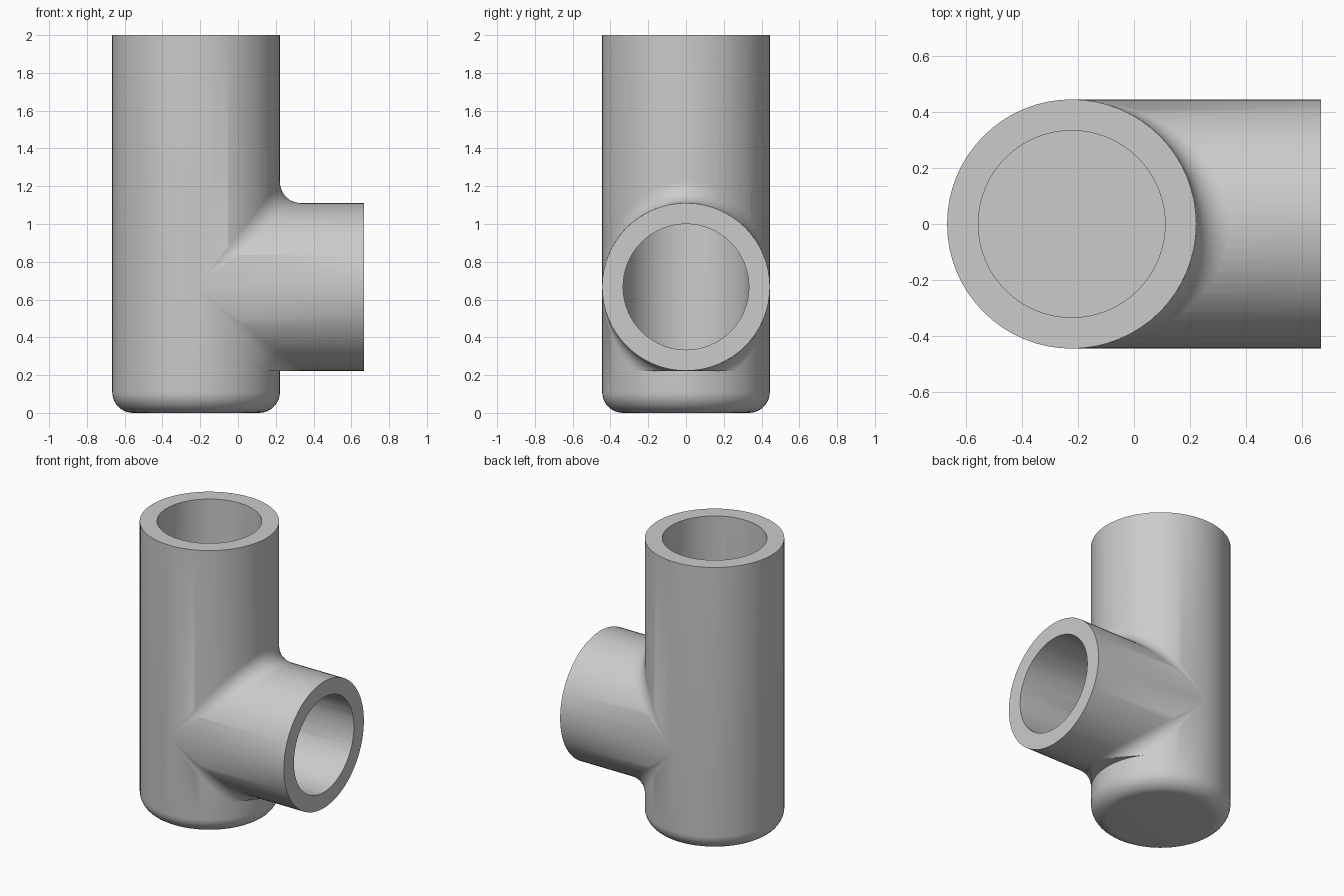
import bpy, bmesh, math
from mathutils import Matrix, Vector

if "Cube" in bpy.data.objects:
    bpy.data.objects.remove(bpy.data.objects["Cube"], do_unlink=True)

# Pipe dimensions
R, BORE, ROUND = 0.444, 0.333, 0.111
AXIS_X, AXIS_Z, END_X, TOP, SIDES = -0.222, 0.667, 0.667, 2.0, 64

grey = bpy.data.materials.new("grey plastic")
grey.use_nodes = True
grey.diffuse_color = (0.6, 0.6, 0.6, 1)
grey.node_tree.nodes["Principled BSDF"].inputs["Base Color"].default_value = (0.6, 0.6, 0.6, 1)


def make_object(name, bm):
    bmesh.ops.remove_doubles(bm, verts=bm.verts, dist=1e-5)
    bmesh.ops.recalc_face_normals(bm, faces=bm.faces)
    mesh = bpy.data.meshes.new(name)
    bm.to_mesh(mesh)
    bm.free()
    mesh.materials.append(grey)
    obj = bpy.data.objects.new(name, mesh)
    bpy.context.collection.objects.link(obj)
    return obj


def lathe(name, profile, matrix):
    """Solid of revolution from (radius, height) points."""
    bm = bmesh.new()
    verts = [bm.verts.new((r, 0, h)) for r, h in profile]
    edges = [bm.edges.new(pair) for pair in zip(verts, verts[1:])]
    bmesh.ops.spin(bm, geom=verts + edges, cent=(0, 0, 0), axis=(0, 0, 1),
                   angle=math.tau, steps=SIDES, use_duplicate=False)
    bmesh.ops.transform(bm, matrix=matrix, verts=bm.verts)
    return make_object(name, bm)


def rod(radius, start, end):
    return [(0, start), (radius, start), (radius, end), (0, end)]


def combine(target, tool, operation):
    mod = target.modifiers.new(operation, 'BOOLEAN')
    mod.operation, mod.solver, mod.object = operation, 'EXACT', tool
    bpy.context.view_layer.objects.active = target
    bpy.ops.object.modifier_apply(modifier=mod.name)
    bpy.data.objects.remove(tool, do_unlink=True)


def smooth(obj):
    bpy.ops.object.select_all(action='DESELECT')
    obj.select_set(True)
    bpy.context.view_layer.objects.active = obj
    bpy.ops.object.shade_smooth_by_angle(angle=math.radians(30))


upright = Matrix.Translation((AXIS_X, 0, 0))
sideways = Matrix.Translation((AXIS_X, 0, AXIS_Z)) @ Matrix.Rotation(math.pi / 2, 4, 'Y')
reach = END_X - AXIS_X

# Upright pipe with rounded closed bottom, joined to the side branch
corner = [(R - ROUND + ROUND * math.sin(a), ROUND - ROUND * math.cos(a))
          for a in (math.pi / 2 * i / 10 for i in range(11))]
body = lathe("pipe_body", [(0, 0)] + corner + [(R, TOP), (0, TOP)], upright)
combine(body, lathe("branch", rod(R, 0, reach), sideways), 'UNION')

# Bores of both pipes
combine(body, lathe("main_bore", rod(BORE, ROUND, TOP + 0.1), upright), 'DIFFERENCE')
combine(body, lathe("branch_bore", rod(BORE, 0, reach + 0.1), sideways), 'DIFFERENCE')
smooth(body)


def fillet(name, side):
    """Rolling-ball fillet wedge along one half of the pipe junction."""
    bm = bmesh.new()
    rings = []
    for i in range(SIDES + 1):
        a = math.pi * (i / SIDES - 0.5)
        c, s = math.cos(a), math.sin(a)
        centre = Vector((c, s, c)) * (R + ROUND)
        to_main, to_branch = Vector((-c, -s, 0)), Vector((0, -s, -c))
        pts = [centre + to_main.lerp(to_branch, t / 10).normalized() * ROUND for t in range(11)]
        pts.append(Vector((c, s, c)) * R)
        rings.append([bm.verts.new((AXIS_X + p.x, p.y, AXIS_Z + side * p.z)) for p in pts])
    for r0, r1 in zip(rings, rings[1:]):
        for k in range(len(r0)):
            n = (k + 1) % len(r0)
            bm.faces.new((r0[k], r0[n], r1[n], r1[k]))
    bmesh.ops.remove_doubles(bm, verts=bm.verts, dist=1e-5)
    # The lower fillet stops at a flat ledge level with the branch underside
    bmesh.ops.bisect_plane(bm, geom=bm.verts[:] + bm.edges[:] + bm.faces[:],
                           plane_co=(0, 0, AXIS_Z - R), plane_no=(0, 0, -1), clear_outer=True)
    rim = [e for e in bm.edges if e.is_boundary]
    if rim:
        bmesh.ops.holes_fill(bm, edges=rim, sides=0)
    smooth(make_object(name, bm))


fillet("upper_fillet", 1)
fillet("lower_fillet", -1)
